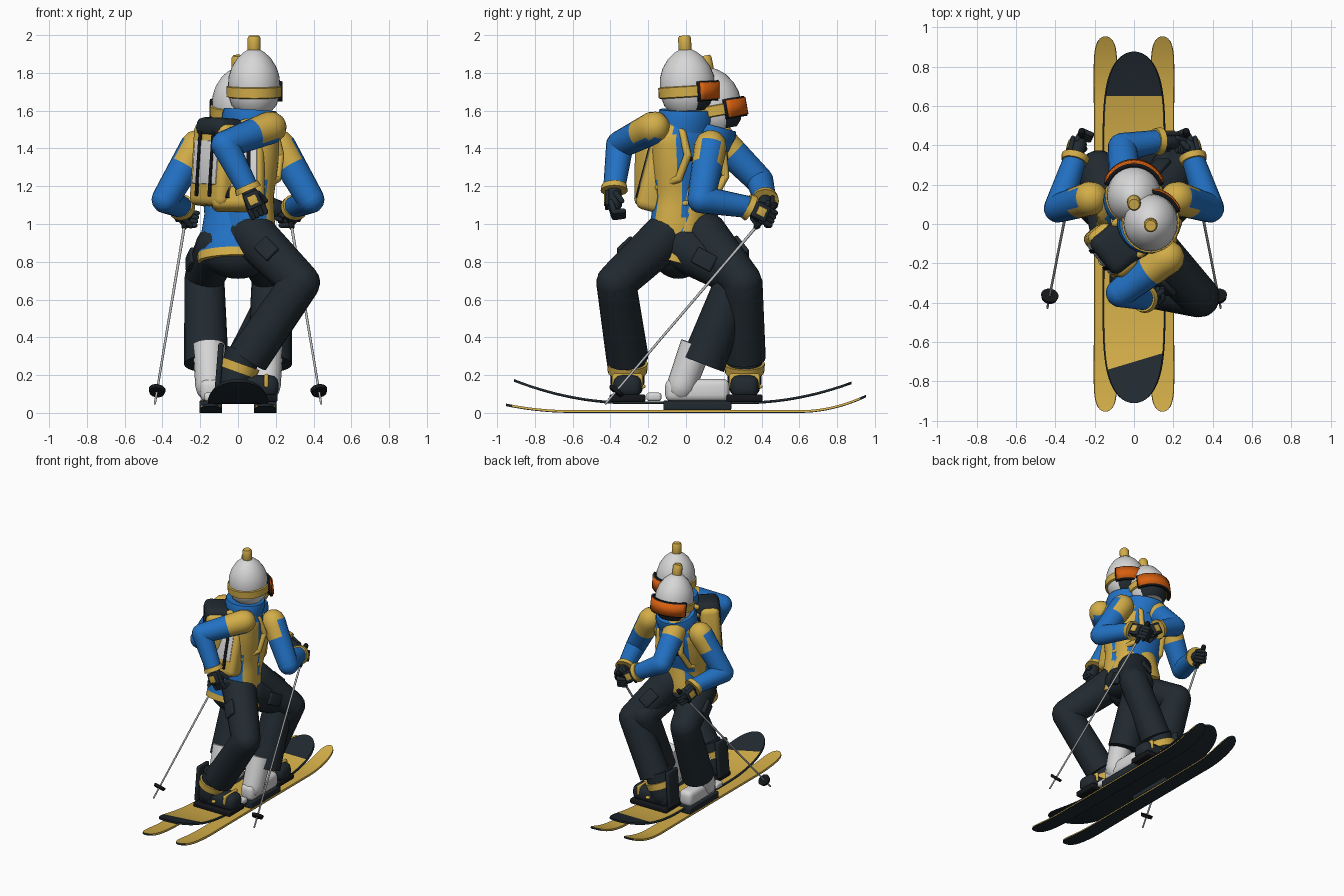
import bpy, bmesh, math
from mathutils import Vector as V, Matrix

cube = bpy.data.objects.get("Cube")
if cube:
    bpy.data.objects.remove(cube)

def material(name, *rgb):
    m = bpy.data.materials.new(name)
    m.diffuse_color = (*rgb, 1)
    m.use_nodes = True
    m.node_tree.nodes["Principled BSDF"].inputs["Base Color"].default_value = (*rgb, 1)
    return m

YELLOW = material("mustard yellow", .65, .42, .065)
BLUE = material("jacket blue", .016, .165, .55)
DARK = material("dark slate", .015, .023, .03)
BLACK = material("black", .007, .008, .01)
WHITE = material("off white", .68, .68, .68)
ORANGE = material("goggle orange", .68, .115, .005)
GREY = material("pole grey", .5, .51, .52)

def finish(name, bm, mats, rule=None, matrix=None, angle=45):
    """Turn a bmesh into a shaded object; rule(face) gives a material index."""
    bmesh.ops.recalc_face_normals(bm, faces=bm.faces)
    bm.normal_update()
    for f in bm.faces:
        f.smooth = True
        f.material_index = int(rule(f)) if rule else 0
    me = bpy.data.meshes.new(name)
    bm.to_mesh(me)
    bm.free()
    me.set_sharp_from_angle(angle=math.radians(angle))
    for m in mats:
        me.materials.append(m)
    ob = bpy.data.objects.new(name, me)
    bpy.context.collection.objects.link(ob)
    if matrix:
        ob.matrix_world = matrix
    return ob

def shift(x, y, z):
    return Matrix.Translation((x, y, z))

def frame(origin, up, forward):
    """Local frame: x to the right, y forward, z up."""
    z = V(up).normalized()
    x = V(forward).cross(z).normalized()
    return Matrix.Translation(origin) @ Matrix((x, z.cross(x), z)).transposed().to_4x4()

def limb_frame(p0, p1):
    d = V(p1) - V(p0)
    return frame(p0, d, (1, 0, 0) if abs(d.x) < .8 * d.length else (0, 1, 0))

def loft(name, rings, mats, rule=None, matrix=None, n=24):
    """Skin elliptical rings (z, rx, ry) stacked along local z."""
    bm = bmesh.new()
    rows = [[bm.verts.new((rx * math.cos(a), ry * math.sin(a), z))
             for a in (math.tau * i / n for i in range(n))] for z, rx, ry in rings]
    for a, b in zip(rows, rows[1:]):
        for i in range(n):
            bm.faces.new((a[i], a[i - 1], b[i - 1], b[i]))
    bm.faces.new(rows[0])
    bm.faces.new(rows[-1])
    return finish(name, bm, mats, rule, matrix)

def limb(name, p0, p1, r0, r1, mats, rule=None, tip=True, start=True, n=20):
    """Tapered rod from p0 to p1 with optional rounded ends."""
    L = (V(p1) - V(p0)).length
    arc = [math.radians(a) for a in (80, 55, 30)]
    rings = [(-r0 * math.sin(a), r0 * math.cos(a)) for a in arc] if start else []
    rings += [(L * t / 8, r0 + (r1 - r0) * t / 8) for t in range(9)]
    rings += [(L + r1 * math.sin(a), r1 * math.cos(a)) for a in reversed(arc)] if tip else []
    return loft(name, [(z, r, r) for z, r in rings], mats, rule, limb_frame(p0, p1), n)

def ball(name, centre, size, mat):
    bm = bmesh.new()
    bmesh.ops.create_uvsphere(bm, u_segments=24, v_segments=16, radius=1)
    finish(name, bm, [mat], None, Matrix.Translation(centre) @ Matrix.Diagonal((*size, 1)))

def box(name, size, mat, matrix, bevel=.02):
    bm = bmesh.new()
    bmesh.ops.create_cube(bm, size=1, matrix=Matrix.Diagonal((*size, 1)))
    bmesh.ops.bevel(bm, geom=bm.edges[:], offset=bevel, segments=3, affect='EDGES', profile=.5)
    finish(name, bm, [mat], None, matrix)

def plank(name, x0, y0, half, width, power, bend, rule, cuts=()):
    """Curved running board with rounded ends, dark sides and base."""
    bm = bmesh.new()
    rows = []
    for k in range(61):
        t = math.sin(math.pi / 2 * (k / 30 - 1)) * .9995
        w = width * (1 - abs(t) ** power) ** .5 * (.93 + .07 * t * t)
        y = y0 + half * t
        rows.append([bm.verts.new((x0 + w * s, y, bend(y) + h)) for s, h in
                     ((-1, 0), (1, 0), (1, .004), (.95, .014), (-.95, .014), (-1, .004))])
    for a, b in zip(rows, rows[1:]):
        for i in range(6):
            bm.faces.new((a[i - 1], a[i], b[i], b[i - 1]))
    bm.faces.new(rows[0])
    bm.faces.new(rows[-1])
    for co, no in cuts:
        bmesh.ops.bisect_plane(bm, geom=bm.verts[:] + bm.edges[:] + bm.faces[:], plane_co=co, plane_no=no)
    finish(name, bm, [DARK, YELLOW], rule, angle=30)

# Skis and snowboard
def ski_bend(y):
    return .083 * max(0, (y - .6) / .355) ** 2 + .035 * max(0, (-y - .6) / .35) ** 2

def inlay(f):
    c = f.calc_center_median()
    return f.normal.z > .85 and -.7 + .3 * c.x < c.y < .65

for s, side in ((-1, "right"), (1, "left")):
    plank(side + "_ski", s * .145, 0, .953, .062, 20, ski_bend, lambda f: f.normal.z > .2)
plank("snowboard", 0, -.017, .893, .17, 6, lambda y: .046 + .115 * max(0, (abs(y) - .3) / .6) ** 2,
      inlay, [((0, .65, 0), (0, 1, 0)), ((0, -.7, 0), (-.3, 1, 0))])

def head(who, base, up):
    m = frame(base, up, (0, 1, 0))
    prof = [(0, .095), (.03, .12), (.07, .132), (.13, .138), (.18, .135), (.23, .119), (.28, .088), (.31, .055), (.33, .02)]
    loft(who + "_hat", [(z, r, r * 1.06) for z, r in prof], [WHITE, DARK],
         lambda f: f.calc_center_median().z < .07 and f.calc_center_median().y > .045, m, 32)
    loft(who + "_hat_band", [(.07, .134, .142), (.075, .147, .155), (.127, .147, .155), (.132, .136, .145)], [YELLOW], None, m, 32)
    loft(who + "_bobble", [(.31, .03, .03), (.325, .035, .035), (.385, .034, .034), (.398, .027, .027)], [YELLOW], None, m)
    # Wraparound goggles
    for part, mat, z0, z1, r, spread in (("frame", BLACK, .045, .152, .157, 70), ("lens", ORANGE, .054, .144, .163, 66)):
        bm = bmesh.new()
        arc = [math.radians(spread * (i / 8 - 1)) for i in range(17)]
        cols = [[bm.verts.new((.95 * r * math.sin(a), r * math.cos(a), z)) for z in (z0, z1)] for a in arc]
        for a, b in zip(cols, cols[1:]):
            bm.faces.new((a[0], b[0], b[1], a[1]))
        mod = finish(who + "_goggle_" + part, bm, [mat], None, m).modifiers.new("thickness", 'SOLIDIFY')
        mod.thickness, mod.offset = .02, 0

def torso(who, hem, neck, facing):
    hem, neck = V(hem), V(neck)
    m = frame(hem, neck - hem, facing)
    L = (neck - hem).length
    key = [(0, .215, .15), (.06, .213, .15), (.35, .178, .135), (.62, .195, .145), (.8, .2, .135), (.93, .15, .11), (1, .09, .09)]
    rings = [tuple(p + (q - p) * k / 4 for p, q in zip(a, b)) for a, b in zip(key, key[1:]) for k in range(4)]

    def trim(f):
        c = f.calc_center_median()
        x = abs(c.x)
        return c.z < .04 or (c.z > .32 and x > .14) or (c.z < .32 and x > .1 and c.y > 0)
    loft(who + "_jacket", [(z * L, rx, ry) for z, rx, ry in rings], [BLUE, YELLOW], trim, m, 40)
    loft(who + "_collar", [(L - .11, .155, .13), (L - .03, .155, .145), (L + .005, .142, .138), (L + .005, .1, .1)], [BLUE], None, m)
    # Backpack with lid, pale panel and webbing
    at = m @ shift(0, -.21, L - .3)
    box(who + "_pack", (.28, .14, .44), YELLOW, at, .04)
    box(who + "_pack_lid", (.23, .19, .11), DARK, at @ shift(0, .015, .195), .045)
    box(who + "_pack_panel", (.2, .012, .23), WHITE, at @ shift(0, -.068, .01), .003)
    for s in (-1, 1):
        box(who + "_pack_webbing", (.022, .012, .36), BLACK, at @ shift(s * .055, -.073, .01), .003)
        path = [(.1, -.12, .9), (.1, 0, .95), (.1, .1, .84), (.1, .145, .68), (.13, .11, .5), (.17, -.03, .42)]
        pts = [m @ V((s * x, y, z * L)) for x, y, z in path]
        for a, b in zip(pts, pts[1:]):
            limb(who + "_shoulder_strap", a, b, .02, .02, [YELLOW], n=10)
    limb(who + "_chest_strap", m @ V((-.1, .14, .65 * L)), m @ V((.1, .14, .65 * L)), .011, .011, [BLACK], n=8)

def arm(who, shoulder, elbow, wrist, fist, outward, plain):
    """Arm whose shoulder is yellow except on faces turned towards plain."""
    shoulder, elbow, wrist, fist = map(V, (shoulder, elbow, wrist, fist))
    yoke = (elbow - shoulder).length * .32
    turn = limb_frame(shoulder, elbow).to_3x3()
    limb(who + "_upper_arm", shoulder, elbow, .087, .073, [BLUE, YELLOW],
         lambda f: f.calc_center_median().z < yoke and (turn @ f.normal).dot(V(plain)) < .7)
    limb(who + "_forearm", elbow, wrist, .073, .058, [BLUE], tip=False)
    d = (fist - wrist).normalized()
    limb(who + "_cuff", wrist - d * .017, wrist + d * .015, .066, .072, [YELLOW], tip=False, start=False)
    # Glove with a padded back, curled fingers and thumb
    m = frame(wrist, d, outward)
    reach = (fist - wrist).length
    loft(who + "_glove", [(0, .035, .035), (.03, .042, .038), (reach, .05, .042), (reach + .03, .03, .025)], [DARK], None, m)
    box(who + "_glove_pad", (.085, .022, .085), DARK, m @ shift(0, .038, reach * .7), .008)
    box(who + "_glove_badge", (.048, .008, .048), YELLOW, m @ shift(0, .051, reach * .7), .002)
    for x in (-.036, -.012, .012, .036):
        knuckle, bend, end = (m @ V(p) for p in ((x, .015, reach), (x, 0, reach + .055), (x, -.05, reach + .05)))
        limb(who + "_finger", knuckle, bend, .016, .015, [DARK], n=10)
        limb(who + "_finger_tip", bend, end, .015, .013, [DARK], n=10)
    limb(who + "_thumb", m @ V((.04, -.01, .05)), m @ V((.06, -.04, .1)), .017, .014, [DARK], n=10)

def leg(who, hip, knee, cuff, outward, flare):
    hip, knee = V(hip), V(knee)
    limb(who + "_thigh", hip, knee, .125, .105, [DARK])
    limb(who + "_shin", knee, cuff, .105, flare, [DARK], tip=False)
    box(who + "_pocket", (.09, .03, .12), DARK, frame(hip.lerp(knee, .5), knee - hip, outward) @ shift(0, .115, 0), .01)

# Skier, facing the rear
torso("skier", (0, -.06, .8), (0, .13, 1.52), (0, 1, 0))
head("skier", (0, .17, 1.5), (0, -.18, 1))
ball("skier_hips", (0, -.04, .85), (.19, .14, .14), DARK)
for s, side in ((-1, "skier_right"), (1, "skier_left")):
    arm(side, (s * .22, .13, 1.41), (s * .385, .08, 1.13), (s * .3, .33, 1.09), (s * .28, .41, 1.05), (s, 0, .2), (s, 0, 0))
    leg(side, (s * .1, -.03, .88), (s * .178, .27, .72), (s * .168, .09, .26), (s, 0, 0), .118)
    # Hard boot and binding
    box(side + "_boot_foot", (.11, .34, .12), WHITE, shift(s * .145, .06, .12), .035)
    limb(side + "_boot_shaft", (s * .148, -.025, .14), (s * .155, .055, .36), .078, .085, [WHITE], tip=False)
    box(side + "_binding", (.12, .36, .05), DARK, shift(s * .145, .06, .04), .006)
    box(side + "_heel_piece", (.07, .08, .045), WHITE, shift(s * .145, -.17, .085), .015)
    # Pole with grip and basket
    top, tip = V((s * .265, .47, 1.1)), V((s * .44, -.425, .05))
    limb(side + "_pole", top, tip, .008, .006, [GREY], n=10)
    limb(side + "_pole_grip", top, top.lerp(tip, .11), .018, .015, [BLACK], n=12)
    limb(side + "_pole_basket", top.lerp(tip, .93), top.lerp(tip, .945), .045, .04, [BLACK], tip=False, start=False)

# Snowboarder, standing sideways with the chest turned
torso("boarder", (.02, -.01, .9), (.065, 0, 1.6), (.78, .62, 0))
head("boarder", (.085, .015, 1.6), (0, -.06, 1))
ball("boarder_hips", (.03, 0, .94), (.14, .19, .14), DARK)
arm("boarder_rear", (.17, -.17, 1.51), (-.07, -.35, 1.42), (.05, -.38, 1.19), (.09, -.38, 1.1), (0, -1, 0), (0, 0, -1))
arm("boarder_front", (-.04, .16, 1.46), (-.06, .39, 1.23), (.12, .42, 1.13), (.2, .42, 1.08), (0, 1, 0), (0, 0, -1))
for s, side, knee in ((-1, "boarder_rear", (.33, -.37, .69)), (1, "boarder_front", (.25, .3, .69))):
    y = .31 * s
    leg(side, (.07, s * .09, .95), knee, (.055, y, .29), (0, s, 0), .112)
    # Soft boot, straps and binding with highback
    box(side + "_boot_foot", (.31, .15, .12), DARK, shift(.06, y, .14), .045)
    limb(side + "_boot_shaft", (-.02, y, .16), (.03, y, .33), .09, .095, [DARK], tip=False)
    limb(side + "_boot_collar", (-.005, y, .215), (.012, y, .262), .104, .108, [YELLOW], tip=False, start=False)
    box(side + "_binding", (.32, .19, .04), BLACK, shift(.05, y, .078), .01)
    box(side + "_highback", (.03, .13, .28), DARK, shift(-.1, y, .23) @ Matrix.Rotation(.08, 4, 'Y'), .012)
    box(side + "_toe_strap", (.025, .165, .075), YELLOW, shift(.15, y, .17), .012)
    box(side + "_ankle_strap", (.03, .19, .02), YELLOW, shift(.06, y, .14), .008)
